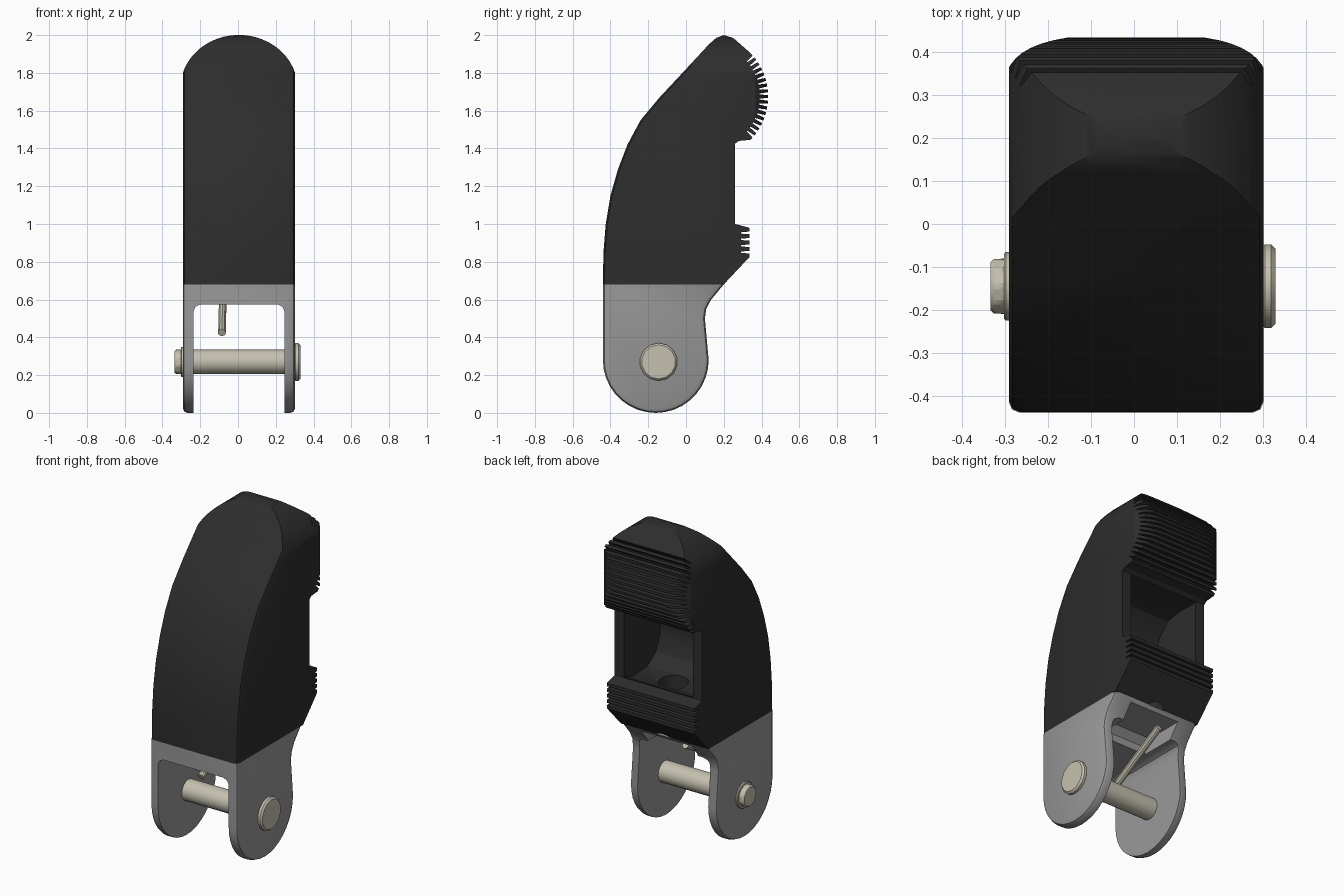
import bpy, bmesh, math
from mathutils import Vector

cube = bpy.data.objects.get("Cube")
if cube:
    bpy.data.objects.remove(cube, do_unlink=True)


def material(name, color):
    m = bpy.data.materials.new(name)
    m.use_nodes = True
    m.diffuse_color = (*color, 1)
    m.node_tree.nodes["Principled BSDF"].inputs["Base Color"].default_value = (*color, 1)
    return m


BLACK = material("black rubber", (0.026, 0.026, 0.026))
GREY = material("grey plastic", (0.32, 0.32, 0.32))
STEEL = material("warm steel", (0.56, 0.53, 0.43))


def prism(name, pts, axis, lo, hi, mat=None, bevel=0, rule=None):
    """Extrude a 2D outline along an axis; bevel the rim edges chosen by rule."""
    place = {"x": lambda a, b, t: (t, a, b),
             "y": lambda a, b, t: (a, t, b),
             "z": lambda a, b, t: (a, b, t)}[axis]
    bm = bmesh.new()
    rims = [[bm.verts.new(place(a, b, t)) for a, b in pts] for t in (lo, hi)]
    n = len(pts)
    bm.faces.new(rims[0])
    bm.faces.new(rims[1][::-1])
    for i in range(n):
        j = (i + 1) % n
        bm.faces.new((rims[0][i], rims[1][i], rims[1][j], rims[0][j]))
    bmesh.ops.recalc_face_normals(bm, faces=bm.faces)
    if bevel:
        edges = [e for e in bm.edges
                 if abs(e.verts[0].co.x - e.verts[1].co.x) < 1e-5
                 and rule(*[v.co for v in e.verts])]
        bmesh.ops.bevel(bm, geom=edges, offset=bevel, segments=2,
                        profile=0.5, affect="EDGES")
    mesh = bpy.data.meshes.new(name)
    bm.to_mesh(mesh)
    bm.free()
    ob = bpy.data.objects.new(name, mesh)
    bpy.context.collection.objects.link(ob)
    if mat:
        mesh.materials.append(mat)
    return ob


def rod(name, start, end, radius, sides, mat=None, bevel=0):
    start, end = Vector(start), Vector(end)
    axis = end - start
    bpy.ops.mesh.primitive_cylinder_add(vertices=sides, radius=radius, depth=axis.length,
                                        location=(start + end) / 2,
                                        rotation=axis.to_track_quat("Z", "Y").to_euler())
    ob = bpy.context.object
    ob.name = name
    if mat:
        ob.data.materials.append(mat)
    if bevel:
        mod = ob.modifiers.new("Bevel", "BEVEL")
        mod.width = bevel
        mod.segments = 1
    return ob


def activate(ob):
    bpy.ops.object.select_all(action="DESELECT")
    ob.select_set(True)
    bpy.context.view_layer.objects.active = ob


def cut(ob, cutter, operation="DIFFERENCE"):
    activate(ob)
    mod = ob.modifiers.new("Cut", "BOOLEAN")
    mod.operation = operation
    mod.solver = "EXACT"
    mod.object = cutter
    bpy.ops.object.modifier_apply(modifier=mod.name)
    bpy.data.objects.remove(cutter, do_unlink=True)


def smooth(ob):
    activate(ob)
    bpy.ops.object.shade_smooth_by_angle(angle=math.radians(28))


def dome(half, base, top, power, low, steps=24):
    """Outline with straight sides that closes in a rounded end."""
    pts = [(-half, low), (half, low)]
    for i in range(steps + 1):
        a = math.pi * i / steps
        c, s = math.cos(a), math.sin(a)
        pts.append((math.copysign(abs(c) ** (2 / power), c) * half,
                    base + (top - base) * s ** (2 / power)))
    return pts


LEFT, RIGHT, SPLIT = -0.292, 0.302, 0.68
MID = (LEFT + RIGHT) / 2

# Fingertip body: curved front, ridged pad, open back and small lower ridges
outline = [(-0.44, SPLIT), (-0.437, 0.85), (-0.425, 1.0), (-0.40, 1.15), (-0.36, 1.29),
           (-0.31, 1.42), (-0.24, 1.55), (-0.14, 1.67), (0.0, 1.82), (0.12, 1.95),
           (0.16, 1.985), (0.2, 2.0), (0.25, 1.985)]
FINS = 17
step = math.radians(88) / (FINS - 0.5)
for i in range(FINS):
    top = math.radians(44) - i * step
    for k, r in ((0, 0.33), (0.5, 0.33), (0.65, 0.285), (0.85, 0.285)):
        if i == FINS - 1 and k > 0.5:
            continue
        a = top - k * step
        outline.append((0.105 + r * math.cos(a), 1.675 + r * math.sin(a)))
outline += [(0.28, 1.44), (0.26, 1.425), (0.26, 1.0)]
for i in range(5):
    z = 0.98 - i * 0.034
    outline += [(0.335, z), (0.335, z - 0.02)]
    if i < 4:
        outline += [(0.29, z - 0.024), (0.29, z - 0.031)]
outline.append((0.2, SPLIT))

body = prism("fingertip_body", outline, "x", LEFT, RIGHT, BLACK, 0.03,
             lambda p, q: max(p.y, q.y) < 0.255 and max(p.z, q.z) > 0.7)

# Round the tip as seen from the front, and the pad corners as seen from above
for name, pts, axis, lo, hi in (
        ("tip_round", dome(0.31, 1.72, 2.001, 2, 0.5), "y", -1, 1),
        ("pad_round", dome(0.31, 0.29, 0.442, 3, -1), "z", 0.4, 2.3)):
    cut(body, prism(name, [(a + MID, b) for a, b in pts], axis, lo, hi), "INTERSECT")

# Hollow in the back with a cord hole in its floor
hollow = [(0.5, 1.006), (0.26, 1.006), (0.17, 0.975), (0.03, 0.985), (-0.05, 1.04),
          (-0.09, 1.13), (-0.09, 1.23), (-0.05, 1.33), (0.02, 1.40), (0.1, 1.418), (0.5, 1.418)]
cut(body, prism("hollow", hollow, "x", MID - 0.235, MID + 0.235))
cut(body, rod("cord_hole", (MID, 0.11, 1.1), (MID, 0.15, 0.5), 0.085, 20))
smooth(body)

# Hinge fork: two rounded cheeks joined at the top
cheek = [(0.2, SPLIT), (-0.44, SPLIT)]
for i in range(19):
    a = math.pi * (1 + i / 18)
    cheek.append((-0.16 + 0.28 * math.cos(a), 0.28 + 0.28 * math.sin(a)))
cheek += [(0.1, 0.5), (0.107, 0.55), (0.13, 0.595)]
fork = prism("hinge_fork", cheek, "x", LEFT, RIGHT, GREY, 0.025,
             lambda p, q: min(p.z, q.z) < SPLIT - 0.01)
gap = [(-0.235, -0.2), (0.245, -0.2), (0.245, 0.54), (0.235, 0.562), (0.21, 0.575),
       (-0.2, 0.575), (-0.225, 0.562), (-0.235, 0.54)]
cut(fork, prism("fork_gap", gap, "y", -1, 1))
recess = [(-0.1, 0.5), (0.4, 0.5), (0.4, 0.66), (-0.06, 0.66), (-0.1, 0.62)]
cut(fork, prism("cord_recess", recess, "x", MID - 0.17, MID + 0.17))
smooth(fork)

# Hinge bolt, nut and cord
BY, BZ = -0.145, 0.27
for name, x0, x1, radius, sides, bevel in (
        ("bolt_shaft", -0.31, 0.31, 0.065, 16, 0),
        ("bolt_head", 0.295, 0.33, 0.1, 14, 0.01),
        ("bolt_washer", -0.303, -0.285, 0.08, 16, 0.004),
        ("bolt_nut", -0.335, -0.295, 0.067, 10, 0.008)):
    smooth(rod(name, (x0, BY, BZ), (x1, BY, BZ), radius, sides, STEEL, bevel))
smooth(rod("cord_pin", (-0.085, -0.24, 0.425), (-0.08, 0.12, 0.62), 0.021, 10, STEEL))
